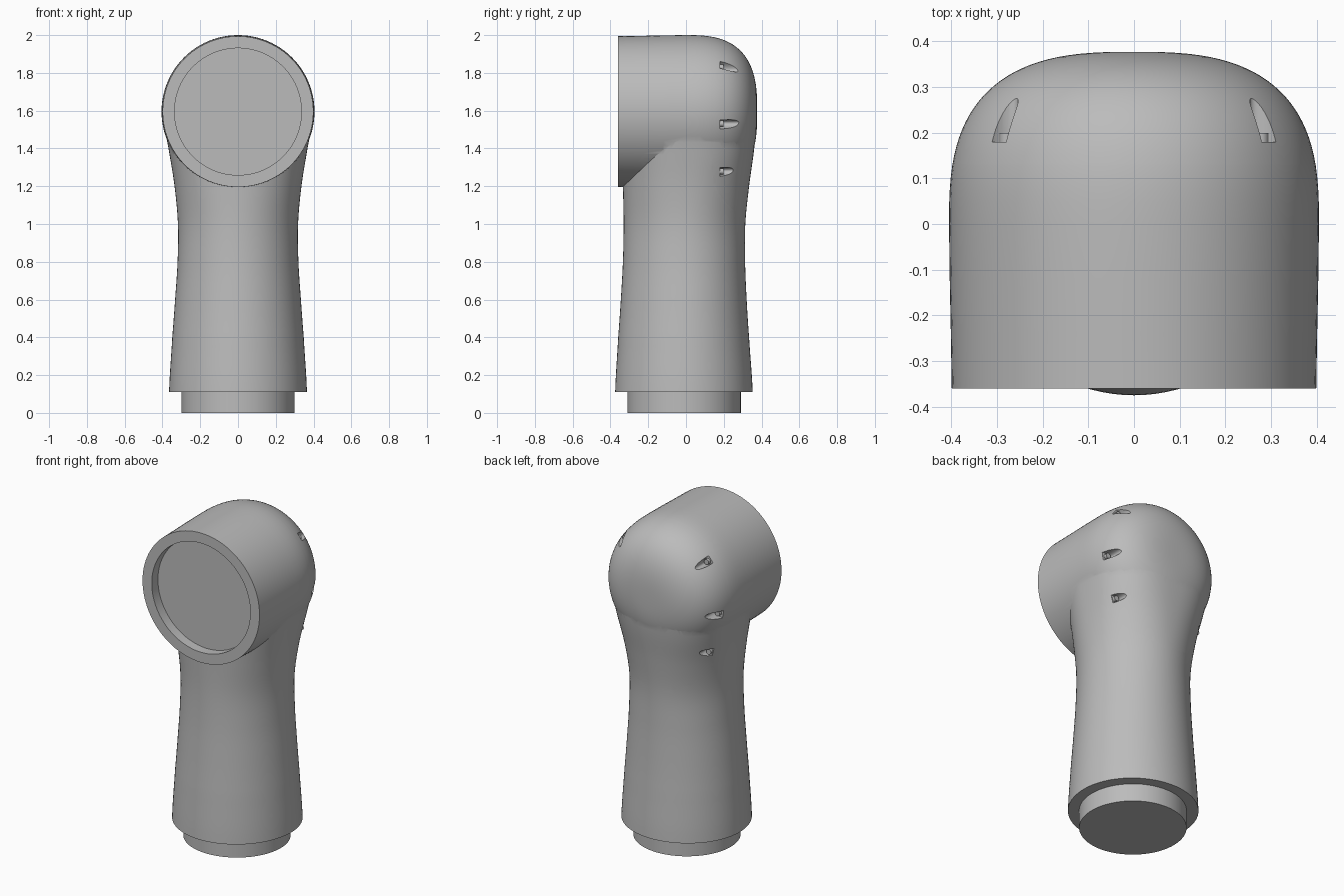
import bpy, bmesh, math
from mathutils import Matrix

if "Cube" in bpy.data.objects:
    bpy.data.objects.remove(bpy.data.objects["Cube"], do_unlink=True)

grey = bpy.data.materials.new("satin grey")
grey.use_nodes = True
grey.diffuse_color = (0.5, 0.5, 0.5, 1)
grey.node_tree.nodes["Principled BSDF"].inputs["Base Color"].default_value = (0.5, 0.5, 0.5, 1)

SEG = 96
HEAD_Z, HEAD_R, DOME_Y, DOME_N = 1.595, 0.405, 0.377, 2.8


def make(name, bm):
    bmesh.ops.recalc_face_normals(bm, faces=bm.faces)
    mesh = bpy.data.meshes.new(name)
    bm.to_mesh(mesh)
    bm.free()
    mesh.materials.append(grey)
    obj = bpy.data.objects.new(name, mesh)
    bpy.context.collection.objects.link(obj)
    return obj


def loft(name, rings):
    """Skin a list of closed rings and cap both ends."""
    bm = bmesh.new()
    rows = [[bm.verts.new(p) for p in ring] for ring in rings]
    for a, b in zip(rows, rows[1:]):
        for i in range(len(a)):
            j = (i + 1) % len(a)
            bm.faces.new((a[i], a[j], b[j], b[i]))
    bm.faces.new(rows[0])
    bm.faces.new(rows[-1])
    return make(name, bm)


def cylinder(name, radius, depth, matrix, scale=(1, 1, 1), segments=SEG):
    bm = bmesh.new()
    bmesh.ops.create_cone(bm, cap_ends=True, segments=segments, radius1=radius,
                          radius2=radius, depth=depth,
                          matrix=matrix @ Matrix.Diagonal((*scale, 1)))
    return make(name, bm)


def boolean(obj, other, operation):
    mod = obj.modifiers.new(operation.lower(), 'BOOLEAN')
    mod.operation, mod.object, mod.solver = operation, other, 'EXACT'
    bpy.context.view_layer.objects.active = obj
    bpy.ops.object.modifier_apply(modifier=mod.name)


def discard(obj):
    bpy.data.objects.remove(obj, do_unlink=True)


def smooth(obj, angle=30):
    bpy.ops.object.select_all(action='DESELECT')
    obj.select_set(True)
    bpy.context.view_layer.objects.active = obj
    bpy.ops.object.shade_smooth_by_angle(angle=math.radians(angle))


def spline(rows, steps):
    """Smooth rows of (z, values...) with a Catmull-Rom curve."""
    out = []
    for i in range(len(rows) - 1):
        quad = rows[max(i - 1, 0)], rows[i], rows[i + 1], rows[min(i + 2, len(rows) - 1)]
        for s in range(steps):
            t = s / steps
            out.append([b + t * (c - a + t * (2 * a - 5 * b + 4 * c - d
                        + t * (3 * b - a - 3 * c + d))) / 2 if k else b + t * (c - b)
                        for k, (a, b, c, d) in enumerate(zip(*quad))])
    return out + [list(rows[-1])]


def power(v, n):
    return math.copysign(abs(v) ** (2 / n), v)


# Neck: z, half width, front reach, back reach, front and back squareness
neck_rows = [
    (0.11, 0.365, 0.375, 0.353, 2, 2),
    (0.4, 0.348, 0.359, 0.334, 2, 2),
    (0.6, 0.333, 0.345, 0.321, 2, 2),
    (0.8, 0.32, 0.334, 0.313, 2, 2),
    (1.0, 0.318, 0.33, 0.314, 2, 2),
    (1.2, 0.336, 0.334, 0.334, 2.1, 2.2),
    (1.4, 0.368, 0.34, 0.361, 2.2, 2.55),
    (HEAD_Z, 0.403, 0.342, 0.375, 2.3, DOME_N),
]
rings = []
for z, w, front, back, nf, nb in spline(neck_rows, 6):
    ring = []
    for i in range(SEG):
        a = 2 * math.pi * i / SEG
        s = math.sin(a)
        n, reach = (nb, back) if s > 0 else (nf, front)
        ring.append((w * power(math.cos(a), n), reach * power(s, n), z))
    rings.append(ring)
housing = loft("housing", rings)

# Head: horizontal barrel closed by a rounded dome at the back
profile = [(-0.36, 0.399), (-0.24, 0.401), (-0.12, 0.4035)]
for i in range(29):
    a = math.pi / 2 * i / 28.3
    profile.append((DOME_Y * power(math.sin(a), DOME_N), HEAD_R * power(math.cos(a), DOME_N)))
head = loft("head", [[(r * math.cos(2 * math.pi * i / SEG), y,
                       HEAD_Z + r * math.sin(2 * math.pi * i / SEG))
                      for i in range(SEG)] for y, r in profile])
boolean(housing, head, 'UNION')
discard(head)

# Round recess in the front flange
along_y = Matrix.Rotation(math.pi / 2, 4, 'X')
recess = cylinder("recess_cutter", 0.336, 0.2,
                  Matrix.Translation((0, -0.4, HEAD_Z)) @ along_y)
boolean(housing, recess, 'DIFFERENCE')
discard(recess)

# Split off the back cover along a curved parting line
parting = [(0.133, 2.2), (0.133, 1.34), (0.137, 1.28), (0.148, 1.22), (0.168, 1.17),
           (0.2, 1.125), (0.25, 1.075), (0.315, 1.02), (0.45, 0.91), (0.6, 0.91), (0.6, 2.2)]
cutter = loft("cover_cutter", [[(x, y, z) for y, z in parting] for x in (-0.6, 0.6)])
back_cover = housing.copy()
back_cover.data = housing.data.copy()
back_cover.name = "back_cover"
bpy.context.collection.objects.link(back_cover)
boolean(back_cover, cutter, 'INTERSECT')
boolean(housing, cutter, 'DIFFERENCE')
discard(cutter)

# Screw pockets on both sides of the cover, each with a screw head
pockets = [(0.295, 1.842, 40), (0.375, 1.527, -10), (0.315, 1.275, -10)]
for side, label in ((1, "left"), (-1, "right")):
    for number, (x, z, tilt) in enumerate(pockets, 1):
        turn = Matrix.Rotation(-math.radians(tilt) * side, 4, 'Y')
        place = Matrix.Translation((side * x, 0.28, z)) @ turn @ along_y
        pocket = cylinder("pocket_cutter", 0.024, 0.2, place, (2.1, 1, 1), 32)
        boolean(back_cover, pocket, 'DIFFERENCE')
        discard(pocket)
        seat = (Matrix.Translation((side * x, 0.189, z)) @ turn
                @ Matrix.Translation((-side * 0.022, 0, 0)) @ along_y)
        smooth(cylinder(f"{label}_screw_{number}", 0.016, 0.02, seat, segments=24))

# Mounting spigot at the foot
spigot = cylinder("mounting_spigot", 0.3, 0.12, Matrix.Translation((0, -0.01, 0.06)))

for obj in (housing, back_cover, spigot):
    smooth(obj)
